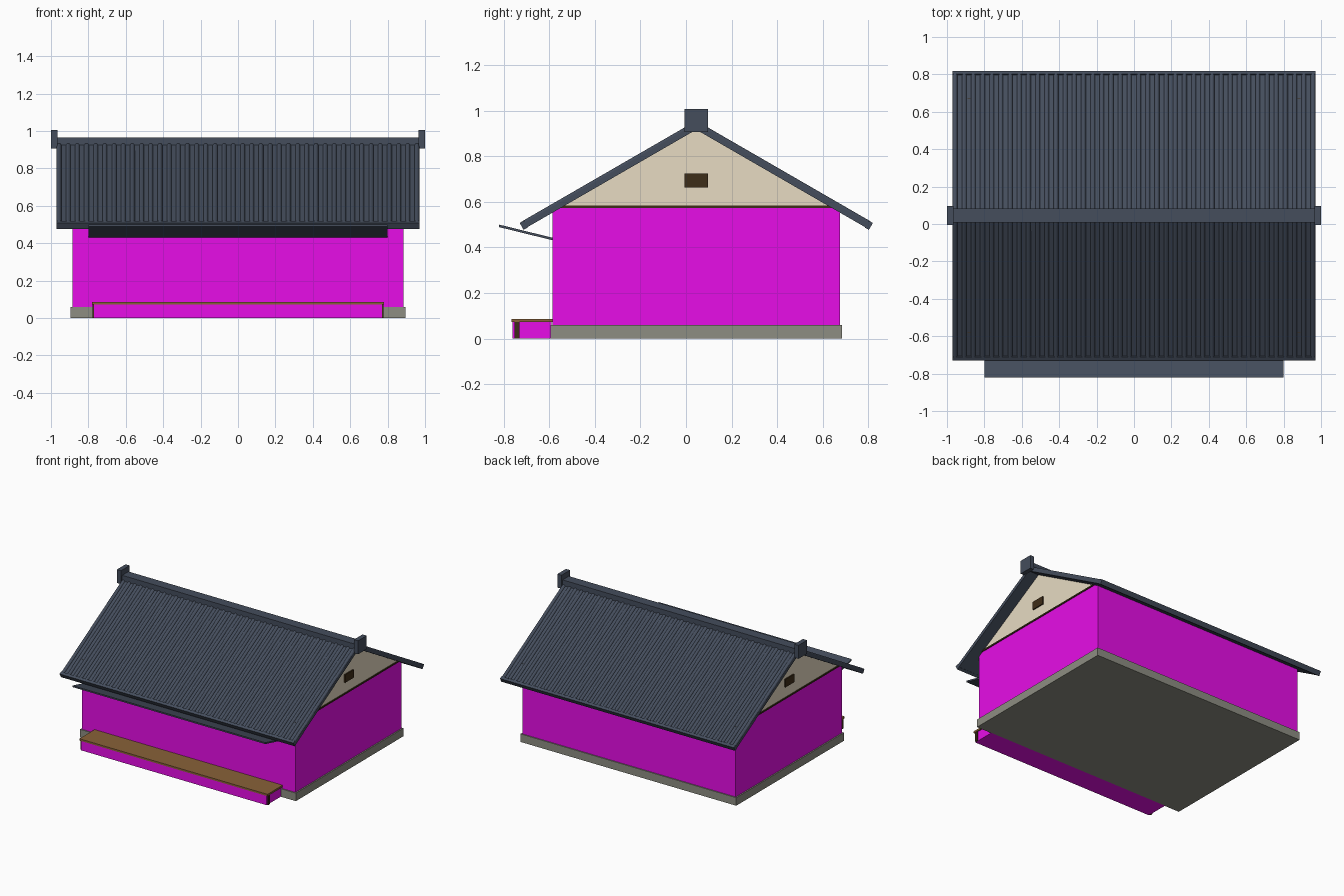
import bpy
import bmesh
from math import sin, cos, pi, radians

cube = bpy.data.objects.get("Cube")
if cube:
    bpy.data.objects.remove(cube, do_unlink=True)


def material(name, r, g, b):
    m = bpy.data.materials.new(name)
    m.use_nodes = True
    m.diffuse_color = (r, g, b, 1)
    m.node_tree.nodes["Principled BSDF"].inputs["Base Color"].default_value = (r, g, b, 1)
    return m


SLATE = material("slate_blue", 0.058, 0.074, 0.107)
MAGENTA = material("magenta", 1.0, 0.005, 1.0)
CREAM = material("cream_plaster", 0.90, 0.80, 0.61)
STONE = material("grey_stone", 0.27, 0.27, 0.225)
WOOD = material("brown_wood", 0.25, 0.122, 0.04)
DARK = material("dark_wood", 0.048, 0.026, 0.009)

MID = 0.045               # y of the ridge line
WALL = 0.885              # half length of the walls
ROOF = 0.97               # half length of the roof
TILT = radians(30)
RIDGE = 0.916             # underside of the roof at the ridge


def loft(name, ring_a, ring_b, mat):
    """Solid between two matching rings, placed with its origin under the ridge."""
    bm = bmesh.new()
    a = [bm.verts.new(p) for p in ring_a]
    b = [bm.verts.new(p) for p in ring_b]
    bm.faces.new(a)
    bm.faces.new(b)
    for i in range(len(a)):
        j = (i + 1) % len(a)
        bm.faces.new((a[i], a[j], b[j], b[i]))
    bmesh.ops.recalc_face_normals(bm, faces=bm.faces)
    mesh = bpy.data.meshes.new(name)
    bm.to_mesh(mesh)
    bm.free()
    mesh.materials.append(mat)
    ob = bpy.data.objects.new(name, mesh)
    ob.location.y = MID
    bpy.context.collection.objects.link(ob)
    return ob


def prism(name, profile, x0, x1, mat):
    """Profile of (y, z) points measured from the ridge line, extruded along x."""
    return loft(name, [(x0, y, z) for y, z in profile],
                [(x1, y, z) for y, z in profile], mat)


def box(name, x0, x1, y0, y1, z0, z1, mat):
    """Box given in world coordinates."""
    y0, y1 = y0 - MID, y1 - MID
    return prism(name, [(y0, z0), (y1, z0), (y1, z1), (y0, z1)], x0, x1, mat)


def mirror(ob, axis):
    mod = ob.modifiers.new("Mirror", 'MIRROR')
    mod.use_axis = [i == axis for i in range(3)]
    return ob


def slope(s, h):
    """Point s down the front roof slope and h above its underside."""
    return (-s * cos(TILT) - h * sin(TILT), RIDGE - s * sin(TILT) + h * cos(TILT))


# Foundation and walls
box("foundation", -0.895, 0.895, -0.593, 0.683, 0, 0.06, STONE)
box("walls", -WALL, WALL, -0.585, 0.675, 0.06, 0.575, MAGENTA)

# Gables with a dark sill and a vent at each end
prism("gable", [(-0.6, 0.575), (0.6, 0.575), (0, 0.92)], -WALL, WALL, CREAM)
mirror(box("gable_sill", WALL - 0.01, WALL + 0.006, -0.58, 0.67, 0.573, 0.584, DARK), 0)
mirror(box("gable_vent", WALL - 0.01, WALL + 0.009, -0.006, 0.097, 0.663, 0.723, DARK), 0)

# Roof slabs and eave bars
mirror(prism("roof_slab", [(0, RIDGE), (0, RIDGE + 0.028), slope(0.872, 0.024), slope(0.872, 0)],
             -ROOF, ROOF, SLATE), 1)
mirror(prism("eave_bar", [slope(0.854, -0.002), slope(0.854, 0.033),
                          slope(0.875, 0.033), slope(0.875, -0.002)],
             -ROOF, ROOF, SLATE), 1)

# Rounded ribs running down both slopes
COUNT = 40
PITCH = 2 * (ROOF - 0.013) / (COUNT - 1)
arc = [(0.013 * cos(pi * k / 6), 0.022 + 0.012 * sin(pi * k / 6)) for k in range(7)]
ends = [[(x - ROOF + 0.013, *slope(s, h)) for x, h in arc] for s in (0.02, 0.857)]
ribs = loft("roof_ribs", ends[0], ends[1], SLATE)
array = ribs.modifiers.new("Array", 'ARRAY')
array.count = COUNT
array.use_relative_offset = False
array.use_constant_offset = True
array.constant_offset_displace = (PITCH, 0, 0)
mirror(ribs, 1)

# Ridge cap and end blocks
box("ridge_cap", -ROOF, ROOF, MID - 0.037, MID + 0.037, 0.925, 0.966, SLATE)
mirror(box("ridge_end_block", 0.966, 1.0, MID - 0.051, MID + 0.051, 0.905, 1.006, SLATE), 0)

# Sloping canopy along the front
prism("front_canopy", [(-0.82 - MID, 0.489), (-0.82 - MID, 0.5),
                       (-0.58 - MID, 0.441), (-0.58 - MID, 0.43)], -0.8, 0.8, SLATE)

# Front porch: base, boards and corner posts
box("porch_base", -0.77, 0.77, -0.76, -0.59, 0, 0.072, MAGENTA)
box("porch_boards", -0.78, 0.78, -0.765, -0.585, 0.072, 0.086, WOOD)
mirror(box("porch_post", 0.765, 0.778, -0.752, -0.73, 0, 0.08, DARK), 0)
